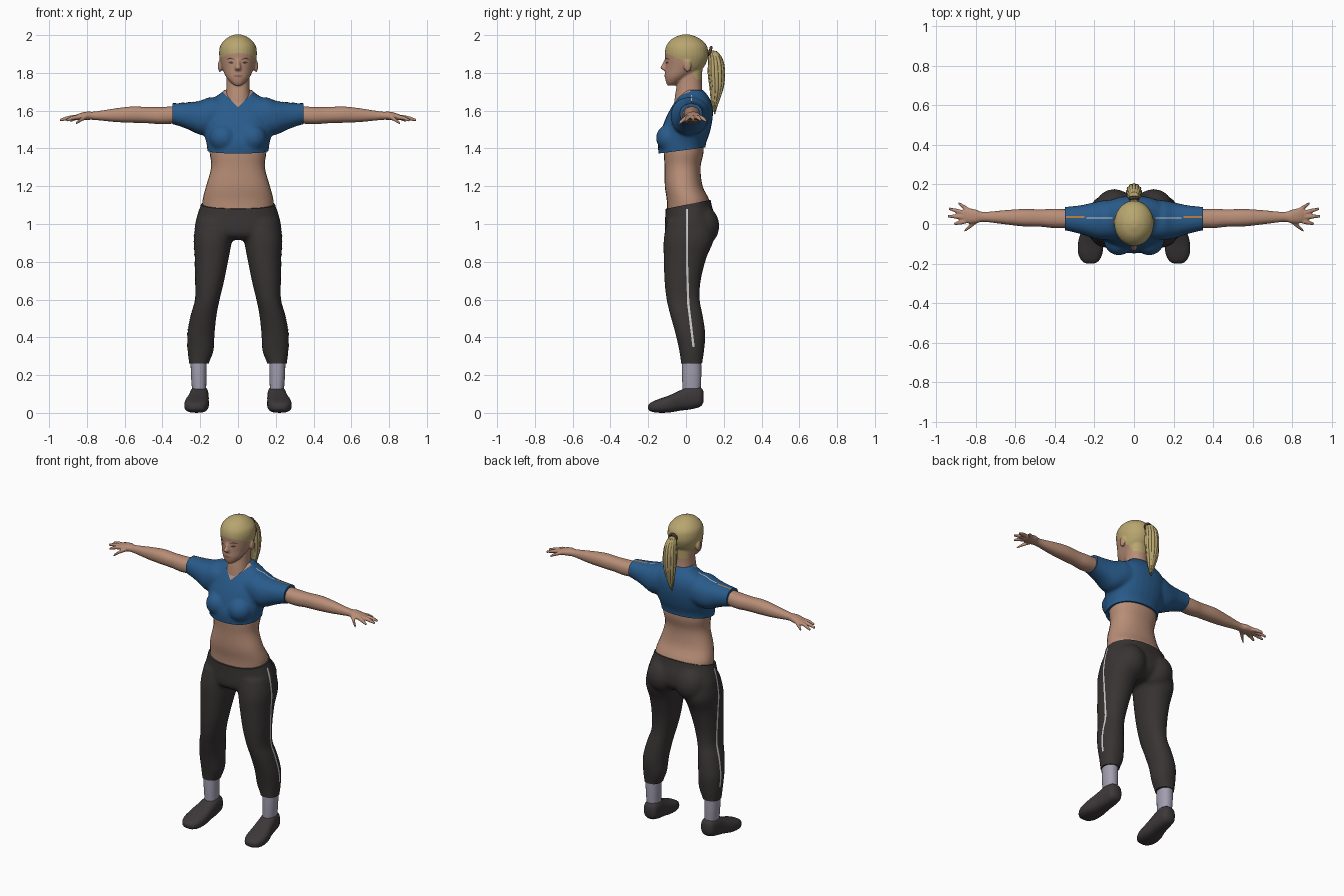
import bpy, bmesh, math, random
from mathutils import Vector
from mathutils.bvhtree import BVHTree

cube = bpy.data.objects.get("Cube")
if cube:
    bpy.data.objects.remove(cube, do_unlink=True)
random.seed(3)
SIDES = (1, -1)


def material(name, r, g, b):
    m = bpy.data.materials.new(name)
    m.use_nodes = True
    m.diffuse_color = (r, g, b, 1)
    node = m.node_tree.nodes["Principled BSDF"]
    node.inputs["Base Color"].default_value = (r, g, b, 1)
    node.inputs["Roughness"].default_value = 0.7
    return m


skin = material("skin", .48, .27, .185)
blue = material("shirt blue", .022, .105, .26)
charcoal = material("legging charcoal", .04, .034, .034)
shoe_grey = material("shoe charcoal", .047, .04, .042)
lilac = material("sock lilac grey", .36, .34, .43)
blonde = material("blonde hair", .48, .38, .16)
white = material("stripe white", .6, .6, .6)
orange = material("piping orange", .5, .2, .05)
lip = material("lip rose", .34, .13, .1)
brown = material("dark brown", .08, .045, .03)


def loft(bm, rings, axis="z", side=1, power=.9, steps=4, count=28):
    """Closed smooth skin through oval rings (x, y, z, radius, radius)."""
    keys = [Vector(r) for r in rings]
    path = []
    for i in range(len(keys) - 1):
        p, q = keys[i], keys[i + 1]
        before, after = keys[max(i - 1, 0)], keys[min(i + 2, len(keys) - 1)]
        for k in range(steps):
            t = k / steps
            m, n = (q - before) / 2, (after - p) / 2
            path.append(p + m * t + (3 * (q - p) - 2 * m - n) * t ** 2
                        + (2 * (p - q) + m + n) * t ** 3)
    path.append(keys[-1])
    u, v = {"z": (0, 1), "x": (1, 2), "y": (0, 2)}[axis]
    loops = []
    for r in path:
        loop = []
        for k in range(count):
            a = math.tau * k / count
            c, s = math.cos(a), math.sin(a)
            co = Vector(r[:3])
            co[u] += math.copysign(abs(c) ** power, c) * r[3]
            co[v] += math.copysign(abs(s) ** power, s) * r[4]
            co.x *= side
            loop.append(bm.verts.new(co))
        loops.append(loop)
    faces = [bm.faces.new(loops[0]), bm.faces.new(loops[-1][::-1])]
    for a, b in zip(loops, loops[1:]):
        for k in range(count):
            j = (k + 1) % count
            faces.append(bm.faces.new((a[k], b[k], b[j], a[j])))
    bmesh.ops.recalc_face_normals(bm, faces=faces)


def ball(bm, x, y, z, a, b, c):
    made = bmesh.ops.create_uvsphere(bm, u_segments=20, v_segments=12, radius=1)["verts"]
    bmesh.ops.scale(bm, vec=(a, b, c), verts=made)
    bmesh.ops.translate(bm, vec=(x, y, z), verts=made)


def shade(ob, angle=50):
    bpy.ops.object.select_all(action="DESELECT")
    ob.select_set(True)
    bpy.context.view_layer.objects.active = ob
    bpy.ops.object.shade_smooth_by_angle(angle=math.radians(angle))


def finish(bm, name, mats, voxel=0, smooth=4):
    """Make an object; with a voxel size, fuse its shells into one skin."""
    me = bpy.data.meshes.new(name)
    bm.to_mesh(me)
    bm.free()
    ob = bpy.data.objects.new(name, me)
    bpy.context.collection.objects.link(ob)
    if voxel:
        re = ob.modifiers.new("Fuse", "REMESH")
        re.mode, re.voxel_size = "VOXEL", voxel
        sm = ob.modifiers.new("Relax", "SMOOTH")
        sm.factor, sm.iterations = .5, smooth
        deps = bpy.context.evaluated_depsgraph_get()
        baked = bpy.data.meshes.new_from_object(ob.evaluated_get(deps))
        ob.modifiers.clear()
        ob.data = baked
    ob.data.materials.clear()
    for m in mats:
        ob.data.materials.append(m)
    shade(ob)
    return ob


def slice_mesh(ob, planes, trim, rule=None):
    """Cut along planes; trim removes the outer side, rule picks face colours."""
    bm = bmesh.new()
    bm.from_mesh(ob.data)
    for point, normal in planes:
        cut = bmesh.ops.bisect_plane(bm, geom=bm.verts[:] + bm.edges[:] + bm.faces[:],
                                     plane_co=point, plane_no=normal, clear_outer=trim)
        if trim:
            rim = [e for e in cut["geom_cut"] if isinstance(e, bmesh.types.BMEdge)]
            bmesh.ops.holes_fill(bm, edges=rim, sides=0)
    if rule:
        for f in bm.faces:
            f.material_index = int(rule(f.calc_center_median()))
    bm.to_mesh(ob.data)
    bm.free()
    shade(ob)


def patch(name, target, mat, points, width, aim, taper=False):
    """Thin painted strip laid on a target surface along a line of points."""
    me = target.data
    tree = BVHTree.FromPolygons([v.co for v in me.vertices], [p.vertices for p in me.polygons])
    aim, width, line = Vector(aim), Vector(width), []
    for a, b in zip(points, points[1:]):
        line += [Vector(a).lerp(Vector(b), k / 10) for k in range(10)]
    line.append(Vector(points[-1]))
    bm, rows = bmesh.new(), []
    for i, p in enumerate(line):
        w = width * (math.sin(math.pi * i / (len(line) - 1)) + .05 if taper else 1)
        hits = [tree.ray_cast(p + w * e - aim, aim)[0] for e in (-.5, 0, .5)]
        if all(hits):
            rows.append([bm.verts.new(h - aim * .002) for h in hits])
    for a, b in zip(rows, rows[1:]):
        for k in (0, 1):
            f = bm.faces.new((a[k], a[k + 1], b[k + 1], b[k]))
            f.normal_update()
            if f.normal.dot(aim) > 0:
                f.normal_flip()
    return finish(bm, name, [mat])


# Midriff
bm = bmesh.new()
loft(bm, [(0, .01, 1.04, .18, .11), (0, .012, 1.12, .188, .113), (0, -.012, 1.2, .169, .1),
          (0, -.018, 1.3, .142, .095), (0, -.012, 1.38, .15, .105), (0, -.01, 1.46, .15, .1)])
finish(bm, "midriff", [skin])

# Leggings: pelvis, seat and both legs fused, then trimmed at waist and hems
bm = bmesh.new()
loft(bm, [(0, .01, 1.17, .18, .115), (0, .014, 1.1, .198, .122), (0, .022, 1.04, .217, .132),
          (0, .022, .98, .228, .135), (0, .015, .94, .2, .12), (0, .01, .915, .12, .08)])
for s in SIDES:
    ball(bm, s * .1, .08, .99, .1, .097, .11)
    loft(bm, [(.11, .02, 1.02, .11, .12), (.132, .015, .92, .103, .133),
              (.139, -.005, .82, .09, .113), (.15, -.018, .7, .077, .096),
              (.162, -.015, .6, .065, .088), (.181, .002, .52, .068, .086),
              (.196, .023, .42, .072, .079), (.198, .03, .33, .069, .066),
              (.207, .03, .26, .052, .056), (.208, .03, .21, .05, .054)], side=s)
leggings = finish(bm, "leggings", [charcoal], .011)
slice_mesh(leggings, [((0, 0, 1.102), (0, -.2, 1)), ((0, 0, .262), (0, 0, -1))], True)
for s in SIDES:
    patch("leg_stripe", leggings, white,
          [(s * .5, .005, 1.08), (s * .5, .005, .8), (s * .5, .012, .58), (s * .5, .04, .35)],
          (0, .012, 0), (-s, 0, 0))

# Socks and shoes
for s in SIDES:
    bm = bmesh.new()
    loft(bm, [(.208, .03, .3, .043, .05), (.208, .03, .2, .041, .051),
              (.205, .03, .1, .036, .047)], side=s)
    finish(bm, "sock", [lilac])
    bm = bmesh.new()
    loft(bm, [(.203, .092, .085, .022, .03), (.203, .075, .085, .043, .052),
              (.205, .025, .081, .05, .062), (.21, -.03, .066, .055, .054),
              (.218, -.09, .047, .064, .045), (.221, -.15, .036, .061, .035),
              (.221, -.187, .031, .042, .023), (.221, -.2, .03, .018, .01)],
         axis="y", side=s, power=.75)
    finish(bm, "shoe", [shoe_grey])

# Cropped shirt: torso, bust and sleeves fused, trimmed at hem and cuffs
bm = bmesh.new()
loft(bm, [(0, -.02, 1.33, .157, .12), (0, -.022, 1.42, .166, .127), (0, -.005, 1.48, .18, .13),
          (0, .014, 1.55, .186, .126), (0, .03, 1.61, .18, .112), (0, .038, 1.655, .15, .092),
          (0, .04, 1.69, .095, .068), (0, .04, 1.71, .075, .05)])
for s in SIDES:
    ball(bm, s * .077, -.085, 1.455, .075, .074, .075)
    loft(bm, [(.08, .025, 1.58, .1, .085), (.15, .02, 1.573, .1, .098),
              (.2, .018, 1.562, .092, .09), (.27, .022, 1.573, .073, .07),
              (.345, .027, 1.583, .06, .055), (.39, .028, 1.583, .058, .053)], "x", s)
shirt = finish(bm, "cropped_shirt", [blue, skin], .009, 6)
slice_mesh(shirt, [((0, 0, 1.392), (0, .13, -1)), ((.348, 0, 0), (1, 0, 0)),
                   ((-.348, 0, 0), (-1, 0, 0))], True)
slice_mesh(shirt, [((0, 0, 1.618), (s, 0, 1)) for s in SIDES], False,
           lambda c: c.y < .02 and c.z > 1.618 + abs(c.x))
for s in SIDES:
    patch("shoulder_piping", shirt, white, [(s * .11, .03, 2), (s * .24, .03, 2)],
          (0, .006, 0), (0, 0, -1))
    patch("sleeve_piping", shirt, orange, [(s * .25, .035, 2), (s * .345, .035, 2)],
          (0, .01, 0), (0, 0, -1))

# Arms with hands: each finger runs from the knuckle to its tip
bm = bmesh.new()
fingers = [(.8, .012, .858, -.035, 1.532), (.84, .017, .91, .0, 1.548),
           (.845, .034, .942, .04, 1.55), (.845, .052, .935, .077, 1.55),
           (.83, .066, .89, .106, 1.545)]
for s in SIDES:
    loft(bm, [(.3, .027, 1.58, .045, .045), (.4, .028, 1.574, .049, .046),
              (.47, .03, 1.576, .044, .043), (.56, .032, 1.579, .044, .043),
              (.65, .034, 1.576, .036, .036), (.76, .036, 1.573, .025, .022),
              (.8, .038, 1.573, .035, .022), (.845, .042, 1.567, .038, .017),
              (.865, .042, 1.562, .028, .011)], "x", s)
    for x, y, tip_x, tip_y, tip_z in fingers:
        root, tip = Vector((x, y, 1.567)), Vector((tip_x, tip_y, tip_z))
        mid = root.lerp(tip, .5) + Vector((0, 0, .004))
        loft(bm, [(*root, .012, .012), (*mid, .0115, .0115), (*tip, .007, .007)], "x", s, count=12)
finish(bm, "arms", [skin], .0055, 2)

# Head and neck: skull, jaw, nose and ears fused, scalp coloured by hairline
bm = bmesh.new()
loft(bm, [(0, .02, 1.62, .08, .085), (0, .016, 1.68, .066, .074),
          (0, .018, 1.74, .061, .066), (0, .025, 1.82, .06, .062)])
loft(bm, [(0, -.08, 1.733, .018, .018), (0, -.066, 1.75, .04, .04), (0, -.045, 1.78, .064, .066),
          (0, -.012, 1.82, .082, .098), (0, .002, 1.87, .096, .112), (0, .003, 1.91, .1, .115),
          (0, .003, 1.95, .091, .104), (0, .0, 1.985, .058, .067), (0, 0, 2.003, .018, .02)], power=1)
loft(bm, [(0, -.104, 1.875, .008, .008), (0, -.114, 1.842, .012, .014),
          (0, -.12, 1.826, .016, .016), (0, -.108, 1.812, .014, .01)])
ball(bm, 0, -.1, 1.785, .026, .014, .013)
for s in SIDES:
    ball(bm, s * .095, .008, 1.836, .012, .02, .032)
head = finish(bm, "head", [skin, blonde], .006, 3)
slice_mesh(head, [((0, 0, 1.86), (0, .4, 1)), ((0, 0, 1.865), (0, 1.8, 1)),
                  ((0, 0, 1.765), (0, 0, 1))], False,
           lambda c: c.z > 1.765 and abs(c.x) < .101
           and (c.z > 1.86 - .4 * c.y or c.z > 1.865 - 1.8 * c.y))
FORWARD = (0, 1, 0)
for s in SIDES:
    patch("eye", head, brown, [(s * .022, -.3, 1.853), (s * .052, -.3, 1.855)],
          (0, 0, .011), FORWARD, True)
    patch("eyebrow", head, brown, [(s * .016, -.3, 1.871), (s * .042, -.3, 1.878),
                                   (s * .062, -.3, 1.87)], (0, 0, .006), FORWARD, True)
patch("lips", head, lip, [(-.026, -.3, 1.785), (.026, -.3, 1.785)], (0, 0, .015), FORWARD, True)

# Ponytail: a core with loose strands, held by a hair tie
bm = bmesh.new()
tail = [(0, .1, 1.915, .018, .015), (0, .14, 1.915, .02, .02), (0, .156, 1.87, .03, .034),
        (0, .161, 1.8, .036, .04), (0, .163, 1.72, .032, .033), (0, .155, 1.65, .018, .02),
        (0, .15, 1.6, .006, .007)]
loft(bm, tail)
for k in range(12):
    a, drop = math.tau * k / 12, random.uniform(-.02, .03)
    loft(bm, [(math.cos(a) * r[3] * .85, r[1] + math.sin(a) * r[4] * .85,
               r[2] + drop * i / 6, .3 * r[3], .3 * r[4])
              for i, r in enumerate(tail) if i], count=8)
finish(bm, "ponytail", [blonde])
bpy.ops.mesh.primitive_torus_add(location=(0, .128, 1.915), rotation=(math.radians(75), 0, 0),
                                 major_radius=.02, minor_radius=.008,
                                 major_segments=24, minor_segments=10)
tie = bpy.context.object
tie.name = "hair_tie"
tie.data.materials.append(brown)
shade(tie)
